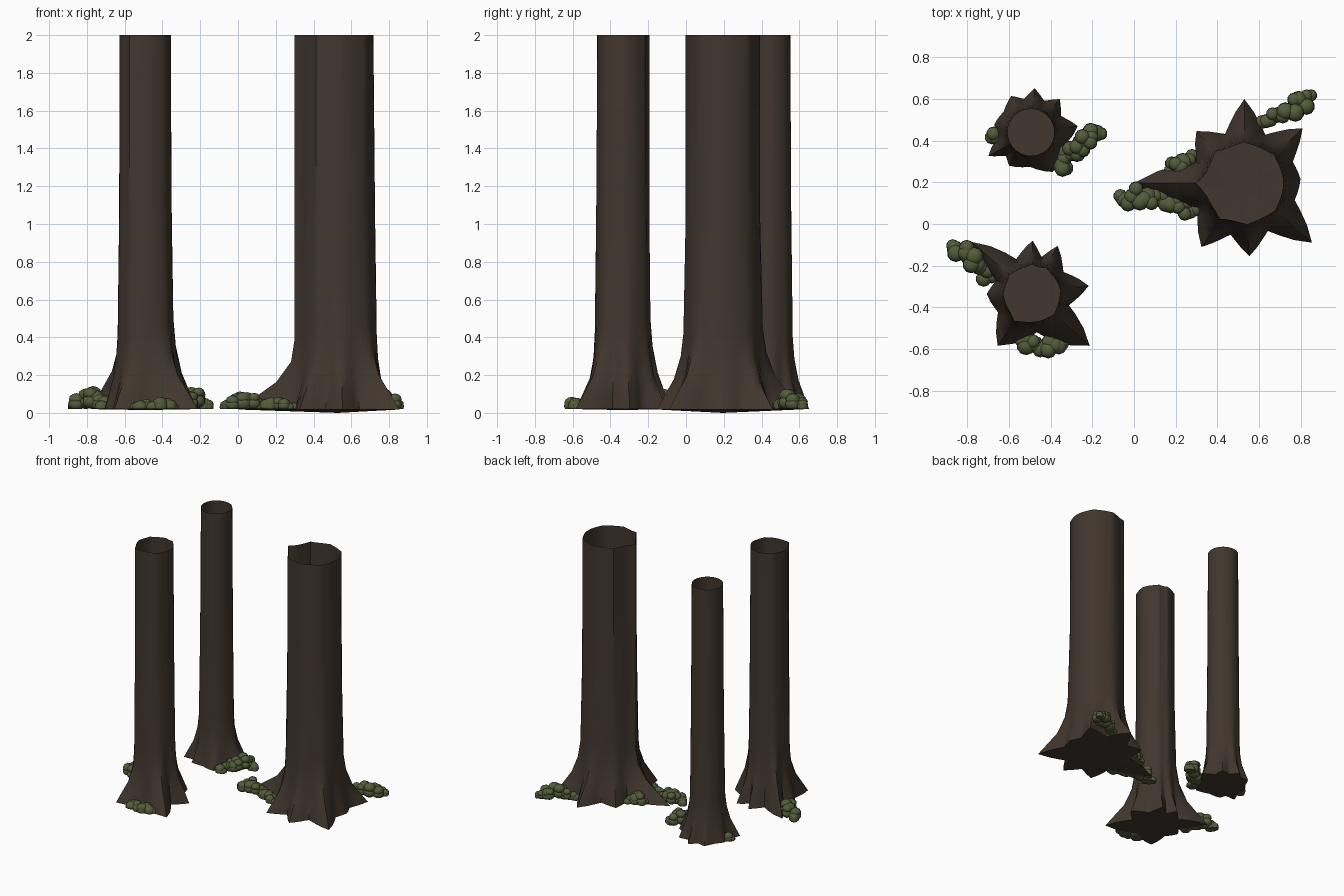
import bpy, bmesh, math, random
from mathutils import Vector, Matrix

random.seed(4)
if "Cube" in bpy.data.objects:
    bpy.data.objects.remove(bpy.data.objects["Cube"])


def material(name, color):
    m = bpy.data.materials.new(name)
    m.use_nodes = True
    m.diffuse_color = color
    m.node_tree.nodes["Principled BSDF"].inputs["Base Color"].default_value = color
    return m


bark = material("dark bark", (0.052, 0.037, 0.027, 1))
moss = material("olive moss", (0.088, 0.105, 0.042, 1))


def finish(bm, name, mat, angle):
    mesh = bpy.data.meshes.new(name)
    bm.to_mesh(mesh)
    bm.free()
    mesh.materials.append(mat)
    ob = bpy.data.objects.new(name, mesh)
    bpy.context.collection.objects.link(ob)
    bpy.ops.object.select_all(action="DESELECT")
    ob.select_set(True)
    bpy.context.view_layer.objects.active = ob
    bpy.ops.object.shade_smooth_by_angle(angle=math.radians(angle))


STEPS = 6  # segments between neighbouring root tips


def trunk(name, centre, radius, valley, tips, base=0.02, drop=0.005):
    """Hollow trunk flaring into roots; each tip is x, y, shoulder height, rib."""
    c = Vector(centre)
    roots = []
    for x, y, height, rib in tips:
        d = Vector((x, y)) - c
        roots.append((math.atan2(d.y, d.x) % math.tau, d.length, height, rib))
    roots.sort()
    spokes = []
    for i, (a0, r0, h0, b0) in enumerate(roots):
        a1, r1, h1, b1 = roots[(i + 1) % len(roots)]
        if a1 < a0:
            a1 += math.tau
        for s in range(STEPS):
            t = s / STEPS
            w = abs(1 - 2 * t) ** 1.25
            tip, h, b = (r0, h0, b0) if t < 0.5 else (r1, h1, b1)
            spokes.append((a0 + (a1 - a0) * t, valley + (tip - valley) * w, h, b * w * w))

    # root falloff: fraction of shoulder height, fraction of root length
    falloff = [(0, 1), (0.18, 0.72), (0.4, 0.38), (0.7, 0.14), (1, 0.05)]
    bm = bmesh.new()
    rings = []

    def ring(level, flare):
        verts = []
        for a, reach, h, b in spokes:
            z = base + (h - base) * level if level <= 1 else level
            r = radius * (1 + 0.1 * (1 - z / 2))
            r += (reach - r) * flare if level <= 1 else 0
            r = max(r, radius + b)
            verts.append(bm.verts.new((c.x + r * math.cos(a), c.y + r * math.sin(a), z)))
        rings.append(verts)

    for level, flare in falloff:
        ring(level, flare)
    for level in (1.05, 1.5, 2.0):
        ring(level, 0)
    n = len(spokes)
    for low, high in zip(rings, rings[1:]):
        for i in range(n):
            j = (i + 1) % n
            bm.faces.new((low[i], low[j], high[j], high[i]))
    # underside fan
    hub = bm.verts.new((c.x, c.y, base - drop))
    for i in range(n):
        bm.faces.new((hub, rings[0][(i + 1) % n], rings[0][i]))
    finish(bm, name, bark, 55)


trunk("large_trunk", (0.53, 0.195), 0.187, 0.255, [
    (0.53, 0.60, 0.45, 0.01), (0.81, 0.46, 0.4, 0.01), (0.80, 0.216, 0.4, 0.0),
    (0.855, -0.09, 0.46, 0.01), (0.554, -0.155, 0.42, 0.01),
    (0.324, -0.11, 0.42, 0.02), (0.0, 0.197, 0.38, 0.045), (0.30, 0.446, 0.42, 0.02),
], base=0.018, drop=0.018)

trunk("front_trunk", (-0.49, -0.337), 0.133, 0.185, [
    (-0.78, -0.086, 0.52, 0.01), (-0.487, -0.08, 0.5, 0.01), (-0.367, -0.105, 0.46, 0.01),
    (-0.218, -0.297, 0.5, 0.005), (-0.213, -0.585, 0.46, 0.01),
    (-0.655, -0.585, 0.4, 0.02), (-0.707, -0.336, 0.42, 0.005),
])

trunk("back_trunk", (-0.495, 0.44), 0.112, 0.165, [
    (-0.477, 0.652, 0.4, 0.0), (-0.59, 0.615, 0.36, 0.0), (-0.357, 0.60, 0.36, 0.0),
    (-0.27, 0.47, 0.4, 0.0), (-0.39, 0.25, 0.36, 0.0), (-0.60, 0.28, 0.3, 0.0),
    (-0.70, 0.326, 0.36, 0.0), (-0.67, 0.48, 0.36, 0.0),
])


def moss_clump(name, start, end, width, height, count):
    """Lumpy mound of overlapping rounded pads, tapered towards its start."""
    a, b = Vector(start), Vector(end)
    side = (b - a).orthogonal().normalized()
    bm = bmesh.new()
    for i in range(count):
        t = (i + 0.5) / count
        swell = 0.55 + 0.45 * math.sin(math.pi * min(1, t * 1.1))
        p = a.lerp(b, t) + side * random.uniform(-0.5, 0.5) * width * swell
        r = random.uniform(0.032, 0.045) * (0.6 + 0.4 * swell)
        top = height * swell * random.uniform(0.75, 1)
        z = max(0.03, top - r * 0.8)
        shape = Matrix.Translation((p.x, p.y, z)) @ Matrix.Diagonal((1, 1, 0.8, 1))
        bmesh.ops.create_icosphere(bm, subdivisions=2, radius=r, matrix=shape)
        # wide skirt under each pad
        low = Matrix.Translation((p.x, p.y, z * 0.5 + 0.01)) @ Matrix.Diagonal((1, 1, 0.9, 1))
        bmesh.ops.create_icosphere(bm, subdivisions=2, radius=r * 1.05, matrix=low)
    for v in bm.verts:
        v.co.z = max(v.co.z, 0.02)
    finish(bm, name, moss, 60)


moss_clump("moss_large_back", (0.865, 0.61), (0.60, 0.50), 0.08, 0.135, 14)
moss_clump("moss_large_left", (-0.075, 0.13), (0.15, 0.13), 0.08, 0.135, 12)
moss_clump("moss_large_front", (0.13, 0.12), (0.30, 0.05), 0.06, 0.10, 9)
moss_clump("moss_large_side", (0.16, 0.275), (0.29, 0.32), 0.06, 0.11, 8)
moss_clump("moss_front_left", (-0.87, -0.09), (-0.69, -0.27), 0.07, 0.145, 14)
moss_clump("moss_front_near", (-0.54, -0.545), (-0.46, -0.60), 0.04, 0.08, 6)
moss_clump("moss_front_mid", (-0.46, -0.60), (-0.34, -0.565), 0.04, 0.10, 7)
moss_clump("moss_back_right", (-0.16, 0.45), (-0.35, 0.32), 0.08, 0.145, 14)
moss_clump("moss_back_near", (-0.32, 0.27), (-0.37, 0.29), 0.03, 0.08, 4)
moss_clump("moss_back_left", (-0.68, 0.41), (-0.66, 0.44), 0.03, 0.09, 4)
